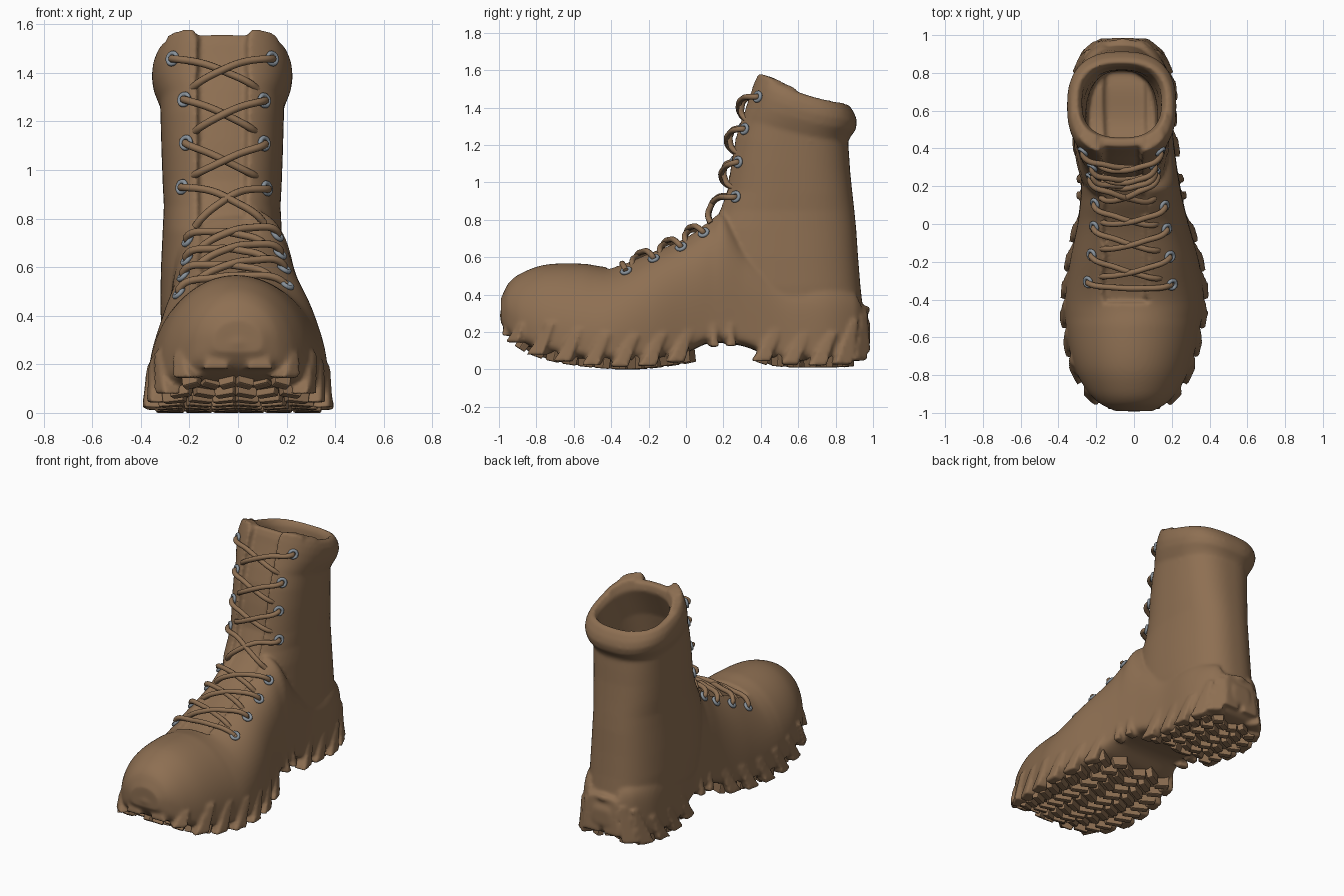
import bpy, bmesh, math
from mathutils import Vector, Matrix

if "Cube" in bpy.data.objects:
    bpy.data.objects.remove(bpy.data.objects["Cube"])

def material(name, col):
    m = bpy.data.materials.new(name)
    m.diffuse_color = (*col, 1)
    m.use_nodes = True
    m.node_tree.nodes["Principled BSDF"].inputs["Base Color"].default_value = m.diffuse_color
    return m
LEATHER = material("brown_leather", (0.27, 0.16, 0.085))
METAL = material("grey_metal", (0.25, 0.29, 0.33))

def add(name, bm, mat, smooth=True):
    bmesh.ops.recalc_face_normals(bm, faces=bm.faces)
    me = bpy.data.meshes.new(name)
    bm.to_mesh(me)
    bm.free()
    for p in me.polygons:
        p.use_smooth = smooth
    me.materials.append(mat)
    ob = bpy.data.objects.new(name, me)
    bpy.context.collection.objects.link(ob)
    return ob

def sample(table, t):
    """Smooth (Hermite) interpolation of table rows by first column."""
    n = len(table)
    t = min(max(t, table[0][0]), table[-1][0])
    i = next(k for k in range(n - 1) if t <= table[k + 1][0])
    a, b = table[i], table[i + 1]
    h = b[0] - a[0]
    u = (t - a[0]) / h
    def slope(k, c):
        l, r = table[max(k - 1, 0)], table[min(k + 1, n - 1)]
        return (r[c] - l[c]) / (r[0] - l[0])
    return [a[c] * (2*u**3 - 3*u*u + 1) + b[c] * (3*u*u - 2*u**3)
            + h * (slope(i, c) * (u**3 - 2*u*u + u) + slope(i + 1, c) * (u**3 - u*u))
            for c in range(1, len(a))]

def spow(v, e):
    return math.copysign(abs(v) ** e, v)

def clamp(v):
    return min(max(v, 0), 1)

def loft(bm, rings):
    vs = [[bm.verts.new(p) for p in r] for r in rings]
    n = len(vs[0])
    for a, b in zip(vs, vs[1:]):
        for i in range(n):
            bm.faces.new((a[i], a[(i + 1) % n], b[(i + 1) % n], b[i]))
    bm.faces.new(vs[0])
    bm.faces.new(vs[-1][::-1])

# foot stations: y, x left, x right, z bottom, z top
FOOT = [(-.99, -.10, .10, .25, .38), (-.95, -.18, .17, .19, .46), (-.88, -.25, .235, .14, .515),
        (-.75, -.32, .30, .09, .56), (-.55, -.36, .35, .05, .565), (-.40, -.365, .37, .04, .55),
        (-.2, -.34, .345, .05, .625), (0, -.30, .29, .09, .71), (.12, -.285, .26, .14, .80),
        (.2, -.28, .245, .14, .84), (.32, -.285, .225, .12, .66), (.5, -.31, .205, .05, .50),
        (.75, -.31, .195, .05, .47), (.9, -.25, .13, .06, .42), (.955, -.18, .06, .09, .35),
        (.985, -.12, .0, .15, .28)]
# underside height along y
SOLE = [(-1, .24), (-.93, .14), (-.82, .075), (-.68, .035), (-.5, .01), (-.3, 0), (-.1, .02), (.05, .05),
        (.16, .11), (.3, .10), (.38, .04), (.5, .015), (.7, .01), (.88, .02), (.95, .06), (1, .16)]
# shaft rings: z, y front, y back, half width (outside up, then inside down)
SHAFT = [(.2, .14, .95, .22), (.33, .12, .945, .25), (.45, .10, .932, .255), (.6, .09, .92, .252),
         (.75, .11, .91, .245), (.85, .16, .90, .24), (.95, .2, .89, .245), (1.1, .225, .878, .25),
         (1.22, .25, .872, .253), (1.31, .28, .866, .255), (1.35, .295, .88, .268), (1.40, .315, .905, .283),
         (1.46, .335, .915, .29), (1.51, .35, .905, .285), (1.555, .37, .88, .268), (1.565, .45, .855, .235),
         (1.52, .46, .835, .21), (1.3, .37, .815, .205), (1.0, .29, .81, .19), (.5, .26, .82, .18),
         (.36, .28, .80, .17)]

N = 128
bm = bmesh.new()
# foot with tongue channel
rings = []
for k in range(161):
    y = -.99 + 1.975 * k / 160
    xl, xr, zb, zt = sample(FOOT, y)
    c, w = (xl + xr) / 2, (xr - xl) / 2
    zm = zb + min(.1, (zt - zb) * .4)
    n = 2 + .8 * clamp((y + .5) / .5) + 1.7 * clamp((y - .15) / .25)
    ring = []
    for i in range(N):
        a = 2 * math.pi * i / N
        e = 2 / n if math.sin(a) > 0 else .4
        x = c + w * spow(math.cos(a), e)
        z = zm + (zt - zm if math.sin(a) > 0 else zm - zb) * spow(math.sin(a), e)
        if y > -.41 and math.sin(a) > 0 and abs(x + .045) < .11:
            z -= .035
        ring.append((x, y, z))
    rings.append(ring)
loft(bm, rings)
# shaft with collar, opening and raised front flap tips
rings = []
for j, (z, yf, yb, w) in enumerate(SHAFT):
    ring = []
    for i in range(N):
        a = 2 * math.pi * i / N
        x = w * spow(math.cos(a), .8)
        y = (yf + yb) / 2 + (yb - yf) / 2 * spow(math.sin(a), .8)
        lift = 0
        if math.sin(a) < 0:
            if 4 <= j <= 14 and abs(x + .0) < .10:
                y += .042
            if j in (14, 15) and .12 < abs(x) < .23:
                lift = .018
        k = clamp((z - .9) / .65)
        sag = .02 * math.sin(math.pi * clamp((y - .42) / .42)) * k
        ring.append((x - .065, y, z + lift - sag - .33 * k * (y - .42)))
    rings.append(ring)
loft(bm, rings)
# toe bumper, heel ridge and soft folds
def ridge(pts, r):
    out = []
    for k, p in enumerate(pts):
        t = Vector(pts[min(k + 1, len(pts) - 1)]) - Vector(pts[max(k - 1, 0)])
        u = t.cross(Vector((0, 0, 1))).normalized()
        v = u.cross(t).normalized()
        s = r * (.45 + .55 * math.sin(math.pi * k / (len(pts) - 1)))
        out.append([Vector(p) + u * s * math.cos(b * math.pi / 5) + v * s * math.sin(b * math.pi / 5)
                    for b in range(10)])
    loft(bm, out)
ridge([(-.18, -.935, .28), (-.1, -.968, .285), (0, -.98, .29), (.1, -.968, .285), (.17, -.935, .28)], .018)
ridge([(-.25, .87, .30), (-.17, .94, .31), (-.06, .965, .32), (.05, .94, .31), (.13, .87, .30)], .022)
for s in (-1, 1):
    ridge([(-.065 + s * .236, .52, 1.33), (-.065 + s * .226, .66, 1.22), (-.065 + s * .165, .79, 1.17)], .026)

def block(bm, m, w, d, h, top=1.0, shear=0.0):
    """Block on its base, tapering and leaning upward."""
    for v in bmesh.ops.create_cube(bm, size=1)['verts']:
        t = v.co.z + .5
        f = 1 + (top - 1) * t
        v.co = m @ Vector((v.co.x * w * f + shear * t, v.co.y * d * f, t * h))

# side lugs, fused into the body by the remesh
for side in (-1, 1):
    c = 0 if side < 0 else 1
    for y in (-.92, -.80, -.66, -.51, -.36, -.21, -.06, .15, .24, .40, .55, .70, .83, .92):
        x = sample(FOOT, y)[c]
        t = Vector((sample(FOOT, y + .02)[c] - sample(FOOT, y - .02)[c], .04, 0)).normalized()
        nrm = Vector((t.y, -t.x, 0)) * side
        arch = .1 < y < .3
        p = Vector((x, y, sample(SOLE, y)[0] + .012)) - nrm * .012
        m = Matrix.Translation(p) @ Matrix((t, nrm, (0, 0, 1))).transposed().to_4x4()
        h = .12 if arch else .10 if y < -.85 else .24 if y > .8 else .17
        block(bm, m, .05 if arch else .10, .08, h, .4, 0 if arch else .05 if abs(y) > .85 else .085)
for x, y, z, h in ((-.09, -.955, .18, .07), (.09, -.955, .18, .07), (-.13, .955, .09, .22), (.02, .955, .09, .22)):
    block(bm, Matrix.Translation((x, y, z)), .11, .06, h, .5)
upper = add("boot_body", bm, LEATHER)
r = upper.modifiers.new("blend", 'REMESH')
r.mode, r.voxel_size, r.use_smooth_shade = 'VOXEL', .0115, True
s = upper.modifiers.new("soften", 'SMOOTH')
s.factor, s.iterations = .5, 5

# tread teeth under the forefoot and heel
tread = bmesh.new()
ys = [-.89 + .088 * k for k in range(11)] + [.40 + .088 * k for k in range(6)]
for k, y in enumerate(ys):
    xl, xr = sample(FOOT, y)[:2]
    mid, w = (xl + xr) / 2, (xr - xl) / 2
    tilt = math.atan((sample(SOLE, y + .03)[0] - sample(SOLE, y - .03)[0]) / .06)
    for q, f in enumerate((-.78, -.45, -.14, .14, .45, .78)):
        m = (Matrix.Translation((mid + f * w, y + (.03 if q in (1, 4) else 0), sample(SOLE, y)[0]))
             @ Matrix.Rotation(tilt, 4, 'X')
             @ Matrix.Rotation(math.copysign(.45, f) * (-1 if q in (1, 4) else 1), 4, 'Z'))
        block(tread, m, w * .29, .04, .08, 1.2)
tread_ob = add("sole_tread", tread, LEATHER, False)
b = tread_ob.modifiers.new("round", 'BEVEL')
b.width, b.segments = .006, 2

# eyelets snapped to the leather surface
ROWS = [(-.31, .5, -.25, .185), (-.165, .57, -.23, .175), (-.02, .64, -.22, .16), (.1, .72, -.22, .15),
        (.26, .925, -.215, .125), (.27, 1.11, -.205, .115), (.315, 1.285, -.21, .105), (.395, 1.455, -.26, .13)]
bpy.context.view_layer.update()
ev = upper.evaluated_get(bpy.context.evaluated_depsgraph_get())
eye = bmesh.new()
P = {}
for i, (y, z, xl, xr) in enumerate(ROWS):
    for side, x in ((0, xl), (1, xr)):
        ok, co, nrm, _ = ev.closest_point_on_mesh(Vector((x, y, z)))
        P[i, side] = (co.copy(), nrm.copy())
        m = Matrix.Translation(co + nrm * .006) @ nrm.to_track_quat('Z', 'Y').to_matrix().to_4x4()
        g = [[eye.verts.new(m @ Vector(((.023 + .01 * math.cos(v)) * math.cos(u),
                                        (.023 + .01 * math.cos(v)) * math.sin(u), .01 * math.sin(v))))
              for v in [q * math.pi / 4 for q in range(8)]] for u in [q * math.pi / 10 for q in range(20)]]
        for a in range(20):
            for b in range(8):
                eye.faces.new((g[a][b], g[(a + 1) % 20][b], g[(a + 1) % 20][(b + 1) % 8], g[a][(b + 1) % 8]))
add("eyelets", eye, METAL)

# laces crossing over the tongue
cu = bpy.data.curves.new("laces", 'CURVE')
cu.dimensions, cu.bevel_depth, cu.bevel_resolution, cu.resolution_u = '3D', .0155, 3, 8
cu.use_fill_caps = True
cu.materials.append(LEATHER)
def lace(pts):
    sp = cu.splines.new('BEZIER')
    sp.bezier_points.add(len(pts) - 1)
    for bp, p in zip(sp.bezier_points, pts):
        bp.co = p
        bp.handle_left_type = bp.handle_right_type = 'AUTO'
for i in range(8):
    lo, hi = ROWS[max(i - 1, 0)], ROWS[max(i, 1)]
    out = Vector((0, -(hi[1] - lo[1]), hi[0] - lo[0])).normalized()
    for side in (0, 1):
        a, na = P[i, side]
        if i == 0:
            if side:
                continue
            b = P[0, 1][0]
        else:
            b = P[i - 1, 1 - side][0].lerp(P[i, 1 - side][0], .25)
            b.x = -.045 + (b.x + .045) * .8
        lift = .012 if side else 0
        lace([a - na * .01, a + na * .028 + (b - a) * .04, a.lerp(b, .35) + out * (.062 + lift),
              a.lerp(b, .65) + out * (.06 + lift), a.lerp(b, .9) + out * .04, b + out * .005])
ob = bpy.data.objects.new("laces", cu)
bpy.context.collection.objects.link(ob)
